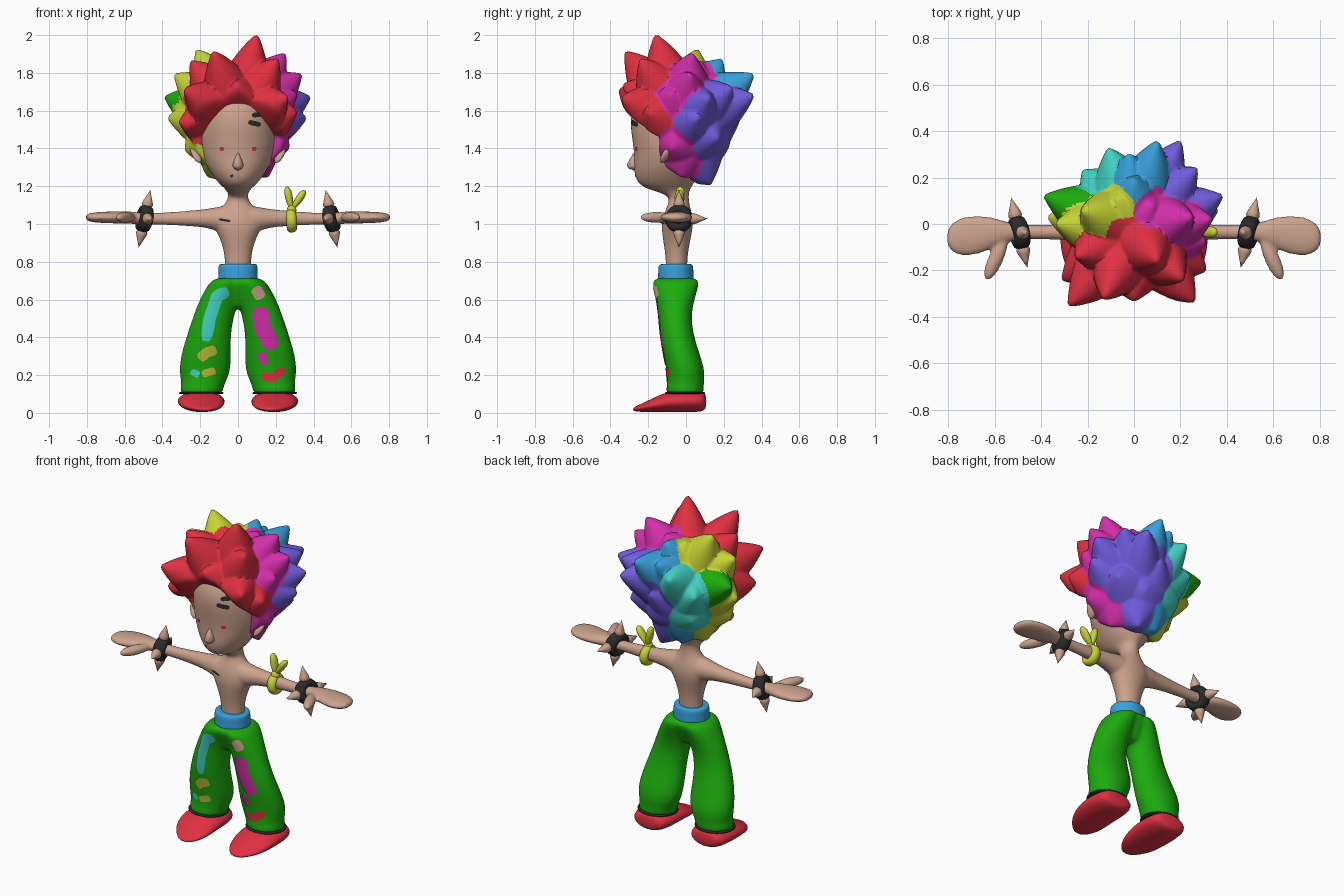
import bpy, bmesh, math
from mathutils import Vector, Matrix
from mathutils.bvhtree import BVHTree

if "Cube" in bpy.data.objects:
    bpy.data.objects.remove(bpy.data.objects["Cube"])

def colour(name, r, g, b):
    m = bpy.data.materials.new(name)
    lin = [((c / 255 + 0.055) / 1.055) ** 2.4 for c in (r, g, b)]
    m.diffuse_color = (*lin, 1)
    m.use_nodes = True
    m.node_tree.nodes["Principled BSDF"].inputs["Base Color"].default_value = m.diffuse_color
    return m

M = {n: colour(n, *c) for n, c in {
    "skin": (205, 163, 141), "red": (224, 48, 64), "green": (28, 171, 12),
    "yellow": (200, 212, 54), "blue": (56, 162, 220), "magenta": (212, 46, 170),
    "purple": (112, 92, 220), "turquoise": (66, 212, 196), "black": (42, 42, 42),
    "gold": (192, 190, 50)}.items()}

def finish(name, bm, mats, mirror=False, subsurf=0, angle=60):
    bmesh.ops.recalc_face_normals(bm, faces=bm.faces)
    me = bpy.data.meshes.new(name)
    bm.to_mesh(me)
    bm.free()
    ob = bpy.data.objects.new(name, me)
    bpy.context.collection.objects.link(ob)
    for m in mats:
        me.materials.append(M[m])
    bpy.ops.object.select_all(action='DESELECT')
    ob.select_set(True)
    bpy.context.view_layer.objects.active = ob
    if subsurf:
        bpy.ops.object.shade_smooth()
        ob.modifiers.new("smooth", 'SUBSURF').levels = subsurf
        ob.modifiers["smooth"].render_levels = subsurf
    else:
        bpy.ops.object.shade_smooth_by_angle(angle=math.radians(angle))
    if mirror:
        ob.modifiers.new("mirror", 'MIRROR').use_mirror_merge = False
    return ob

def fuse(name, parts, voxel, rounds):
    """Melt overlapping parts into one smooth skin."""
    bpy.ops.object.select_all(action='DESELECT')
    for p in parts:
        p.select_set(True)
    bpy.context.view_layer.objects.active = parts[0]
    bpy.ops.object.convert(target='MESH')
    bpy.ops.object.join()
    ob = bpy.context.view_layer.objects.active
    ob.name = name
    rm = ob.modifiers.new("melt", 'REMESH')
    rm.mode, rm.voxel_size, rm.use_smooth_shade = 'VOXEL', voxel, True
    sm = ob.modifiers.new("relax", 'SMOOTH')
    sm.factor, sm.iterations = .5, rounds
    return ob

def loft(name, axis, rings, mat, mirror=False, n=20, subsurf=2):
    """Rings (t, centre1, radius1, centre2, radius2) strung along one axis."""
    bm = bmesh.new()
    loops = []
    for t, c1, r1, c2, r2 in rings:
        loop = []
        for i in range(n):
            a = math.tau * i / n
            u, v = c1 + r1 * math.cos(a), c2 + r2 * math.sin(a)
            loop.append(bm.verts.new({'x': (t, u, v), 'y': (u, t, v), 'z': (u, v, t)}[axis]))
        loops.append(loop)
    for p, q in zip(loops, loops[1:]):
        for i in range(n):
            bm.faces.new((p[i], p[(i + 1) % n], q[(i + 1) % n], q[i]))
    bm.faces.new(loops[0])
    bm.faces.new(loops[-1])
    return finish(name, bm, [mat], mirror, subsurf)

def frame(loc, zdir):
    return Matrix.Translation(loc) @ Vector(zdir).to_track_quat('Z', 'Y').to_matrix().to_4x4()

def lathe(name, mtx, profile, mat, mirror=False, n=24, closed=False):
    """Revolve (radius, height) points around the local z axis."""
    bm = bmesh.new()
    rows = [[bm.verts.new(mtx @ Vector((r * math.cos(math.tau * i / n), r * math.sin(math.tau * i / n), h)))
             for i in range(n)] for r, h in profile]
    pairs = list(zip(rows, rows[1:])) + ([(rows[-1], rows[0])] if closed else [])
    for p, q in pairs:
        for i in range(n):
            bm.faces.new((p[i], p[(i + 1) % n], q[(i + 1) % n], q[i]))
    bmesh.ops.remove_doubles(bm, verts=bm.verts, dist=1e-5)
    return finish(name, bm, [mat], mirror)

def blob(name, a, b, r, mat, mirror=False, flat=1.0, swell=0.0):
    """Rounded lobe from a to b; swell makes the far end fatter."""
    a, b = Vector(a), Vector(b)
    size = (b - a).length
    prof = [(r * math.sin(math.pi * i / 14) * (1 + swell * (i / 7 - 1)), size * (1 - math.cos(math.pi * i / 14)) / 2)
            for i in range(15)]
    prof[0], prof[-1] = (0, 0), (0, size)
    return lathe(name, frame(a, b - a) @ Matrix.Diagonal((1, flat, 1, 1)), prof, mat, mirror, 20)

def tube(major, minor, half, n=12):
    return [(major + minor * math.cos(math.tau * i / n), half * math.sin(math.tau * i / n)) for i in range(n)]

# Torso, neck, head and arms in one skin
torso = loft("torso_and_head", 'z', [
    (.73, 0, .073, -.05, .06), (.80, 0, .068, -.05, .056), (.88, 0, .08, -.05, .066),
    (.95, 0, .108, -.048, .08), (1.01, 0, .145, -.045, .085), (1.07, 0, .11, -.042, .07),
    (1.11, 0, .063, -.038, .055), (1.15, 0, .05, -.035, .05), (1.18, 0, .06, -.085, .105),
    (1.21, 0, .10, -.11, .15), (1.28, 0, .155, -.10, .18), (1.36, 0, .193, -.085, .19),
    (1.45, 0, .208, -.08, .207), (1.55, 0, .203, -.085, .217), (1.65, 0, .178, -.08, .195),
    (1.72, 0, .12, -.07, .13), (1.75, 0, .04, -.07, .04)], "skin")
arms = loft("arms", 'x', [
    (.02, -.045, .07, 1.025, .08), (.10, -.045, .065, 1.025, .068), (.16, -.04, .05, 1.03, .05),
    (.25, -.035, .039, 1.03, .042), (.36, -.035, .031, 1.028, .034), (.46, -.035, .031, 1.028, .031),
    (.53, -.035, .037, 1.03, .031), (.58, -.035, .057, 1.035, .034), (.66, -.045, .085, 1.035, .032),
    (.74, -.055, .088, 1.035, .029), (.787, -.058, .064, 1.035, .023), (.808, -.06, .03, 1.035, .012)],
    "skin", True)
thumbs = blob("thumbs", (.55, -.05, 1.035), (.638, -.242, 1.035), .032, "skin", True, .9, .15)
body = fuse("body", [torso, arms, thumbs], .009, 5)
blob("ears", (.20, -.13, 1.325), (.243, -.085, 1.405), .025, "skin", True, .7)
lathe("nose", frame((0, -.272, 1.29), (0, 0, 1)) @ Matrix.Diagonal((.85, 1.2, 1, 1)),
      [(0, -.008), (.024, .002), (.035, .02), (.024, .05), (.008, .08), (0, .09)], "skin")

# Trousers, waistband and shoes
legs = loft("trouser_legs", 'z', [
    (.09, .195, .118, -.005, .107), (.13, .192, .114, -.005, .10), (.16, .183, .118, -.002, .098),
    (.22, .176, .138, 0, .102), (.30, .17, .135, -.02, .098), (.40, .157, .119, -.046, .09),
    (.50, .133, .109, -.058, .086), (.58, .106, .107, -.056, .096), (.66, .073, .099, -.054, .119),
    (.70, .059, .085, -.054, .128), (.717, .045, .06, -.054, .10)], "green", True)
seat = loft("trouser_seat", 'z', [(.55, 0, .03, -.055, .05), (.57, 0, .07, -.055, .07), (.62, 0, .11, -.054, .09),
    (.67, 0, .12, -.054, .113), (.70, 0, .105, -.054, .12), (.717, 0, .09, -.054, .10)], "green")
legs = fuse("trousers", [legs, seat], .01, 10)
loft("waistband", 'z', [(.695, 0, .10, -.054, .09), (.705, 0, .108, -.054, .097), (.74, 0, .104, -.054, .094),
    (.775, 0, .106, -.054, .094), (.79, 0, .098, -.053, .086), (.785, 0, .07, -.05, .06)], "blue")
loft("shoes", 'y', [
    (.108, .195, .07, .06, .038), (.085, .195, .108, .062, .057), (.02, .195, .124, .062, .059),
    (-.06, .195, .126, .061, .057), (-.12, .193, .122, .054, .05), (-.18, .188, .11, .04, .036),
    (-.235, .18, .08, .027, .022), (-.282, .175, .03, .018, .01)], "red", True)
loft("shoe_rims", 'z', [(.098, .195, .113, -.005, .102), (.102, .195, .119, -.005, .107),
    (.109, .195, .119, -.005, .107), (.113, .195, .113, -.005, .102)], "black", True, 32, 1)

# Spiked wrist cuffs, tilted a little
centre = Vector((.495, -.037, 1.028))
up, fwd = Vector((-.2, 0, 1)).normalized(), Vector((-.23, -1, 0)).normalized()
lathe("wrist_cuffs", frame(centre, up.cross(fwd)), tube(.05, .025, .036), "black", True, 20, True)
for i, d in enumerate((up, -up, fwd, -fwd)):
    lathe(f"cuff_spike_{i + 1}", frame(centre, d),
          [(0, .055), (.02, .058), (.03, .075), (.026, .092), (.012, .125), (0, .155)], "skin", True, 12)

# Knotted ribbon on one arm
lathe("arm_ribbon", frame((.283, -.035, 1.018), (1, 0, .06)), tube(.043, .021, .027), "yellow", closed=True)
blob("ribbon_knot", (.283, -.04, 1.05), (.285, -.04, 1.10), .025, "yellow")
blob("ribbon_loop_left", (.287, -.035, 1.06), (.258, -.03, 1.198), .024, "yellow", False, .8, .5)
blob("ribbon_loop_right", (.28, -.035, 1.07), (.355, -.035, 1.178), .024, "yellow", False, .8, .5)

# Hair: sphere whose surface is drawn out to coloured spike tips
TIPS = {
    "red": [(.10, -.16, 2.0), (-.13, -.32, 1.91), (.21, -.24, 1.87), (-.25, -.14, 1.86), (-.28, -.35, 1.71),
            (.26, -.335, 1.67), (-.31, -.24, 1.54), (.31, -.20, 1.59), (0, -.33, 1.74),
            (-.22, -.13, 1.65), (-.03, -.05, 1.84)],
    "yellow": [(-.22, .06, 1.92), (-.335, 0, 1.79), (-.37, .03, 1.56), (-.28, -.04, 1.39), (-.16, .03, 1.25),
               (-.07, .11, 1.86)],
    "green": [(-.385, .12, 1.67)],
    "turquoise": [(-.11, .325, 1.72), (-.22, .23, 1.60), (-.17, .18, 1.42)],
    "blue": [(.10, .355, 1.79), (-.02, .30, 1.78), (0, .19, 1.87), (-.06, .12, 1.24)],
    "magenta": [(.25, .03, 1.90), (.335, .02, 1.79), (.31, -.08, 1.69), (.27, -.07, 1.40), (.16, -.02, 1.25),
                (.08, .08, 1.86)],
    "purple": [(.20, .355, 1.68), (.38, .12, 1.67), (.36, .06, 1.56), (.04, .29, 1.57), (.26, .17, 1.45),
               (.08, .13, 1.21), (.10, .22, 1.40), (.27, .24, 1.72)]}
HC, HR = Vector((0, -.03, 1.53)), Vector((.25, .27, .295))
hair_cols = list(TIPS)
seeds = []
for ci, name in enumerate(hair_cols):
    for t in TIPS[name]:
        d = Vector([(t[k] - HC[k]) / HR[k] for k in range(3)])
        seeds.append((d.normalized(), max(0, d.length - 1), ci))

bm = bmesh.new()
bmesh.ops.create_icosphere(bm, subdivisions=6, radius=1)
for f in bm.faces:
    c = f.calc_center_median().normalized()
    f.material_index = max(seeds, key=lambda s: s[0].dot(c))[2]
for v in bm.verts:
    d = v.co.normalized()
    base = HC + Vector([d[k] * HR[k] for k in range(3)])
    x, y, z = base
    # the edge around the face sinks smoothly into the head
    edge = min(max(z - 1.65 + 4 * x * x, y + .15), z - 1.25 + .4 * y)
    k = min(1, max(0, (edge + .035) / .06))
    k = k * k * (3 - 2 * k)
    push = max(h * max(0, 1 - max(0, s.angle(d) - .02) / .6) ** 1.75 for s, h, _ in seeds)
    v.co = HC + (base - HC) * (.72 * (1 - k) + (1 + push) * k)
finish("spiky_hair", bm, hair_cols, angle=50)

# Painted marks: thin ribbons projected on the front surfaces
bpy.context.view_layer.update()
dg = bpy.context.evaluated_depsgraph_get()
trees = [BVHTree.FromObject(o, dg) for o in (body, legs)]

def paint(name, path, width, mat, steps=10, across=5):
    pts = [Vector(p) for p in path]
    bm = bmesh.new()
    rows = []
    for i, (a, b) in enumerate(zip(pts, pts[1:])):
        for j in range(steps + (i == len(pts) - 2)):
            k = j / steps
            t = (i + k) / (len(pts) - 1)
            side = Vector((-(b - a).y, (b - a).x)).normalized()
            half = width / 2 * (1 - .5 * abs(2 * t - 1) ** 8)
            row = []
            for m in range(across):
                q = a.lerp(b, k) + side * half * (2 * m / (across - 1) - 1)
                hits = [h[0] for h in (tr.ray_cast(Vector((q.x, -1, q.y)), Vector((0, 1, 0))) for tr in trees) if h[0]]
                yy = min((h.y for h in hits), default=0)
                row.append(bm.verts.new((q.x, yy - .005, q.y)))
            rows.append(row)
    for p, q in zip(rows, rows[1:]):
        for m in range(across - 1):
            bm.faces.new((p[m], p[m + 1], q[m + 1], q[m]))
    return finish(name, bm, [mat])

for name, path, width, mat in [
    ("left_eye", [(-.097, 1.397), (-.073, 1.397)], .02, "red"), ("right_eye", [(.073, 1.397), (.097, 1.397)], .02, "red"),
    ("brow_mark_upper", [(.075, 1.575), (.145, 1.585)], .026, "black"),
    ("brow_mark_lower", [(.055, 1.54), (.12, 1.525)], .026, "black"),
    ("mouth_mark", [(-.04, 1.25), (-.025, 1.26)], .012, "black"),
    ("chest_mark", [(-.10, 1.025), (-.04, 1.015)], .012, "black"),
    ("turquoise_streak", [(-.05, .645), (-.11, .62), (-.15, .50), (-.17, .38)], .065, "turquoise"),
    ("turquoise_spot", [(-.25, .22), (-.205, .20)], .035, "turquoise"),
    ("gold_patch_upper", [(-.115, .335), (-.165, .32), (-.205, .285)], .055, "gold"),
    ("gold_patch_lower", [(-.19, .205), (-.12, .225)], .04, "gold"),
    ("skin_patch", [(.09, .665), (.125, .605)], .06, "skin"),
    ("magenta_streak", [(.115, .56), (.13, .45), (.19, .34)], .09, "magenta"),
    ("magenta_spot", [(.12, .32), (.145, .255)], .045, "magenta"),
    ("red_patch", [(.125, .20), (.18, .18), (.245, .235)], .045, "red"),
]:
    paint(name, path, width, mat)
